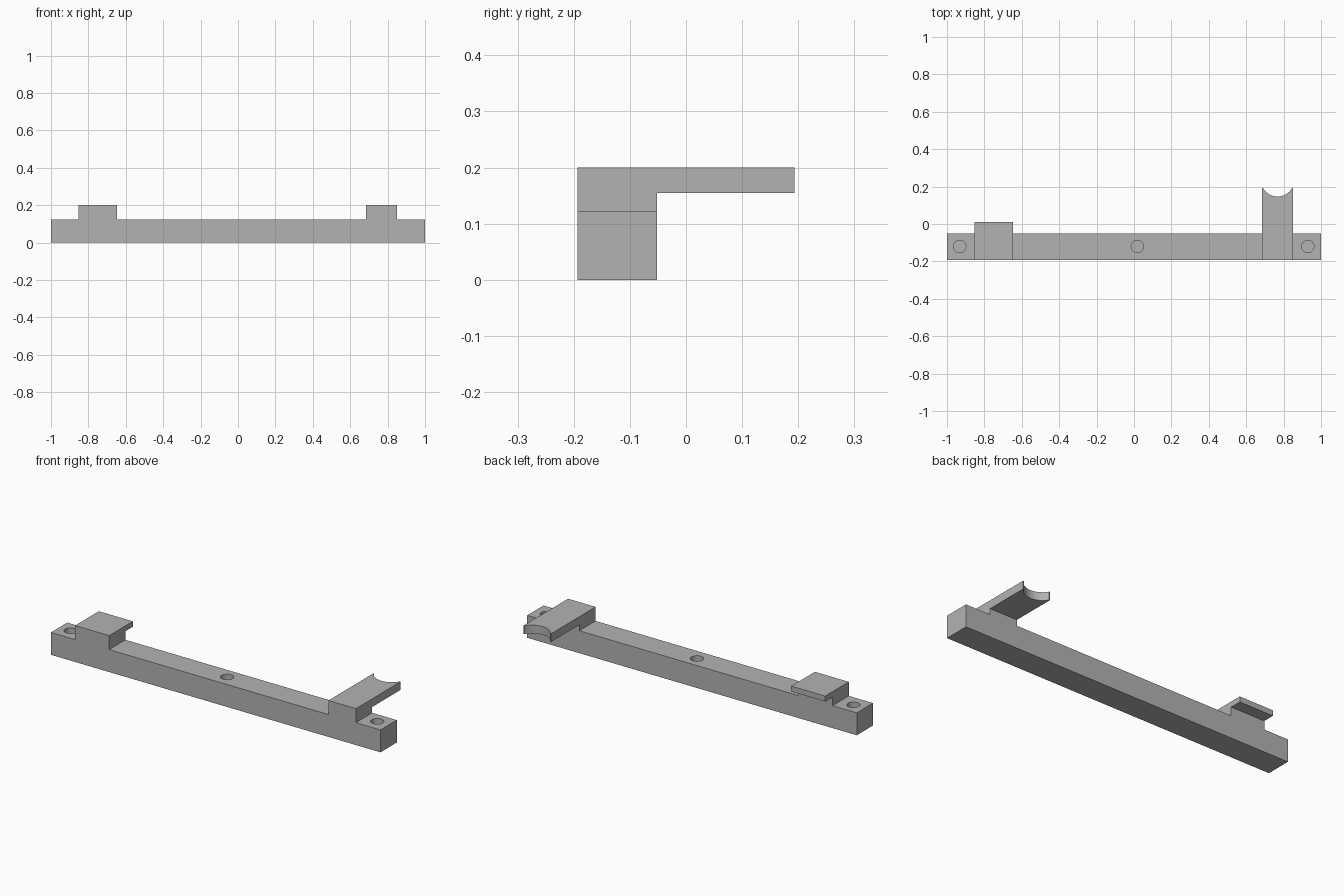
import bpy, bmesh, math
from mathutils import Vector

cube = bpy.data.objects.get("Cube")
if cube:
    bpy.data.objects.remove(cube, do_unlink=True)

FRONT, BACK = -0.193, -0.052      # depth of the bar
BAR_TOP, TOP = 0.123, 0.2         # heights of bar and raised blocks
LIP = (-0.853, -0.647)            # x range of the short clip
ARM = (0.684, 0.851)              # x range of the long arm

grey = bpy.data.materials.new("matte grey")
grey.use_nodes = True
color = (0.45, 0.45, 0.45, 1)
grey.diffuse_color = color
grey.node_tree.nodes["Principled BSDF"].inputs["Base Color"].default_value = color


def prism(name, points, direction):
    """Extrude a closed flat outline along a direction."""
    bm = bmesh.new()
    face = bm.faces.new([bm.verts.new(p) for p in points])
    result = bmesh.ops.extrude_face_region(bm, geom=[face], use_keep_orig=True)
    moved = [v for v in result["geom"] if isinstance(v, bmesh.types.BMVert)]
    bmesh.ops.translate(bm, verts=moved, vec=Vector(direction))
    bmesh.ops.recalc_face_normals(bm, faces=bm.faces)
    mesh = bpy.data.meshes.new(name)
    bm.to_mesh(mesh)
    bm.free()
    mesh.materials.append(grey)
    obj = bpy.data.objects.new(name, mesh)
    bpy.context.collection.objects.link(obj)
    return obj


def smooth(obj):
    bpy.ops.object.select_all(action="DESELECT")
    obj.select_set(True)
    bpy.context.view_layer.objects.active = obj
    bpy.ops.object.shade_smooth_by_angle(angle=math.radians(30))


# Bar with its two raised blocks, as one stepped outline
outline = [(-1, 0), (1, 0), (1, BAR_TOP)]
for left, right in (ARM, LIP):
    outline += [(right, BAR_TOP), (right, TOP), (left, TOP), (left, BAR_TOP)]
outline.append((-1, BAR_TOP))
bar = prism("mounting_bar", [(x, FRONT, z) for x, z in outline],
            (0, BACK - FRONT, 0))

# Blind screw holes
for x in (-0.932, 0.018, 0.929):
    bpy.ops.mesh.primitive_cylinder_add(vertices=40, radius=0.033, depth=0.16,
                                        location=(x, -0.12, 0.12))
    cutter = bpy.context.object
    cutter.name = "hole_cutter"
    cutter.hide_render = True
    cutter.data.materials.append(grey)
    cut = bar.modifiers.new("screw_hole", "BOOLEAN")
    cut.operation = "DIFFERENCE"
    cut.solver = "EXACT"
    cut.object = cutter
    bpy.context.view_layer.objects.active = bar
    bpy.ops.object.modifier_apply(modifier=cut.name)
    bpy.data.objects.remove(cutter, do_unlink=True)
smooth(bar)

# Short overhanging lip
left, right = LIP
lip_z = 0.17
prism("short_lip", [(left, BACK, lip_z), (right, BACK, lip_z),
                    (right, 0.012, lip_z), (left, 0.012, lip_z)],
      (0, 0, TOP - lip_z))

# Long arm with a round scoop in its end
left, right = ARM
arm_z, tip, radius = 0.155, 0.193, 0.09
center_x, center_y = (left + right) / 2, 0.147 + radius
half = math.acos((center_y - tip) / radius)
steps = 24
scoop = []
for i in range(steps + 1):
    a = half - 2 * half * i / steps
    scoop.append((center_x + radius * math.sin(a),
                  center_y - radius * math.cos(a), arm_z))
arm = prism("long_arm", [(left, BACK, arm_z), (right, BACK, arm_z),
                         (right, tip, arm_z), *scoop, (left, tip, arm_z)],
            (0, 0, TOP - arm_z))
smooth(arm)
